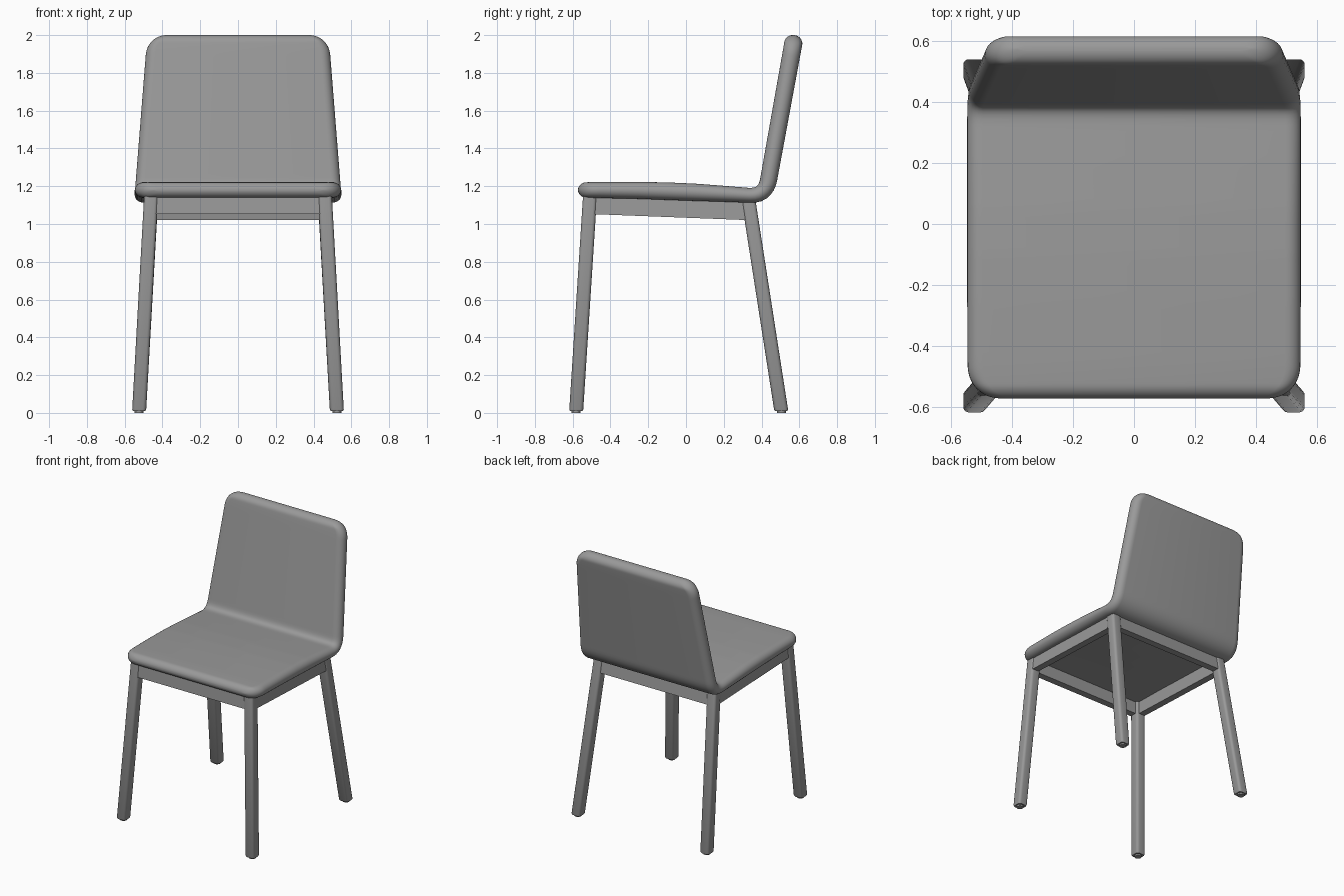
import bpy, bmesh
from math import sin, cos, pi, sqrt
from mathutils import Vector

if "Cube" in bpy.data.objects:
    bpy.data.objects.remove(bpy.data.objects["Cube"])

grey = bpy.data.materials.new("dark_grey")
grey.diffuse_color = (0.32, 0.32, 0.32, 1)
grey.use_nodes = True
grey.node_tree.nodes["Principled BSDF"].inputs["Base Color"].default_value = grey.diffuse_color


def loft(name, rings, mirror=False, angle=40):
    """Skin a list of closed rings, cap both ends, optionally mirror across x."""
    bm = bmesh.new()
    vs = [[bm.verts.new(p) for p in ring] for ring in rings]
    n = len(vs[0])
    for a, b in zip(vs, vs[1:]):
        for i in range(n):
            j = (i + 1) % n
            bm.faces.new((a[i], a[j], b[j], b[i]))
    bm.faces.new(vs[0][::-1])
    bm.faces.new(vs[-1])
    bmesh.ops.recalc_face_normals(bm, faces=bm.faces)
    me = bpy.data.meshes.new(name)
    bm.to_mesh(me)
    bm.free()
    me.materials.append(grey)
    ob = bpy.data.objects.new(name, me)
    bpy.context.collection.objects.link(ob)
    if mirror:
        ob.modifiers.new("mirror", "MIRROR")
    bpy.ops.object.select_all(action='DESELECT')
    ob.select_set(True)
    bpy.context.view_layer.objects.active = ob
    bpy.ops.object.shade_smooth_by_angle(angle=angle * pi / 180)
    return ob


# Seat shell: centre line keys are (y, z, half thickness, half width)
a, b, c = (Vector(k) for k in ((0.335, 1.152, 0.039, 0.547),
                               (0.42, 1.147, 0.042, 0.547),
                               (0.437, 1.232, 0.045, 0.541)))
keys = [Vector(k) for k in ((-0.572, 1.180, 0.040, 0.543), (-0.45, 1.180, 0.0425, 0.546),
                            (-0.25, 1.178, 0.0445, 0.547), (-0.10, 1.174, 0.0462, 0.547),
                            (0.05, 1.168, 0.0455, 0.547), (0.20, 1.160, 0.042, 0.547))]
for i in range(13):
    t = i / 12
    keys.append(a * (1 - t) ** 2 + b * 2 * t * (1 - t) + c * t * t)
keys.append(Vector((0.576, 2.0, 0.048, 0.480)))
dist = [0.0]
for p, q in zip(keys, keys[1:]):
    dist.append(dist[-1] + (q - p).to_2d().length)
total = dist[-1]


def at(s):
    s = min(max(s, 0), total)
    i = max(k for k in range(len(keys) - 1) if dist[k] <= s)
    return keys[i].lerp(keys[i + 1], (s - dist[i]) / (dist[i + 1] - dist[i]))


EDGE, CORNER, SIDE = 0.045, 0.11, 0.05
ends = [0.0004 + CORNER * (1 - cos(pi / 2 * i / 16)) for i in range(17)]
mid = [CORNER + (total - 2 * CORNER) * i / 80 for i in range(1, 80)]
rings = []
for s in ends + mid + [total - e for e in reversed(ends)]:
    y, z, h, w = at(s)
    tan = (at(s + 0.015) - at(s - 0.015)).to_2d().normalized()
    d = min(s, total - s)
    if d < EDGE:
        h *= sqrt(1 - (1 - d / EDGE) ** 2)
    if d < CORNER:
        w -= CORNER * (1 - (1 - (1 - d / CORNER) ** 2.2) ** (1 / 2.2))
    ring = []
    for side in (1, -1):
        for k in range(13):
            ang = side * (-pi / 2 + pi * k / 12)
            x, u = side * (w - SIDE + SIDE * cos(ang)), h * sin(ang)
            ring.append((x, y - tan.y * u, z + tan.x * u))
    rings.append(ring)
loft("seat_shell", rings, angle=60)


# Legs: rounded square posts leaning from foot to seat
def leg(name, foot, top):
    foot, top = Vector(foot), Vector(top)
    half, r = 0.037, 0.018
    rings = []
    for z, scale in ((0.010, 0.88), (0.018, 1), (top.z, 1)):
        centre = foot.lerp(top, z / top.z)
        ring = []
        for q, (sx, sy) in enumerate(((1, 1), (-1, 1), (-1, -1), (1, -1))):
            for k in range(5):
                ang = pi / 2 * (q + k / 4)
                ring.append((centre.x + scale * (sx * (half - r) + r * cos(ang)),
                             centre.y + scale * (sy * (half - r) + r * sin(ang)), z))
        rings.append(ring)
    loft(name, rings, mirror=True)
    # Small round glide under each foot
    loft(name + "_glide", [[(foot.x + 0.024 * cos(pi * k / 8), foot.y + 0.024 * sin(pi * k / 8), z)
                            for k in range(16)] for z in (0, 0.012)], mirror=True)


leg("front_leg", (0.524, -0.582, 0), (0.460, -0.508, 1.150))
leg("rear_leg", (0.524, 0.506, 0), (0.460, 0.331, 1.125))


# Apron rails between the legs
def rail(name, p, q, across, shifts, height, mirror=False):
    rings = []
    for e, shift in ((p, shifts[0]), (q, shifts[1])):
        e, n = Vector(e), Vector(across) * 0.025
        low = e + Vector(shift) - Vector((0, 0, height))
        rings.append([e - n, e + n, low + n, low - n])
    loft(name, rings, mirror)


fs, rs = (0.005, -0.006, 0), (0.005, 0.014, -0.005)
rail("side_rail", (0.466, -0.508, 1.142), (0.466, 0.333, 1.114), (1, 0, 0), (fs, rs), 0.089, True)
rail("front_rail", (-0.46, -0.514, 1.145), (0.46, -0.514, 1.145), (0, 1, 0), ((0, -0.006, 0),) * 2, 0.092)
rail("rear_rail", (-0.46, 0.337, 1.118), (0.46, 0.337, 1.118), (0, 1, 0), ((0, 0.014, 0),) * 2, 0.098)
